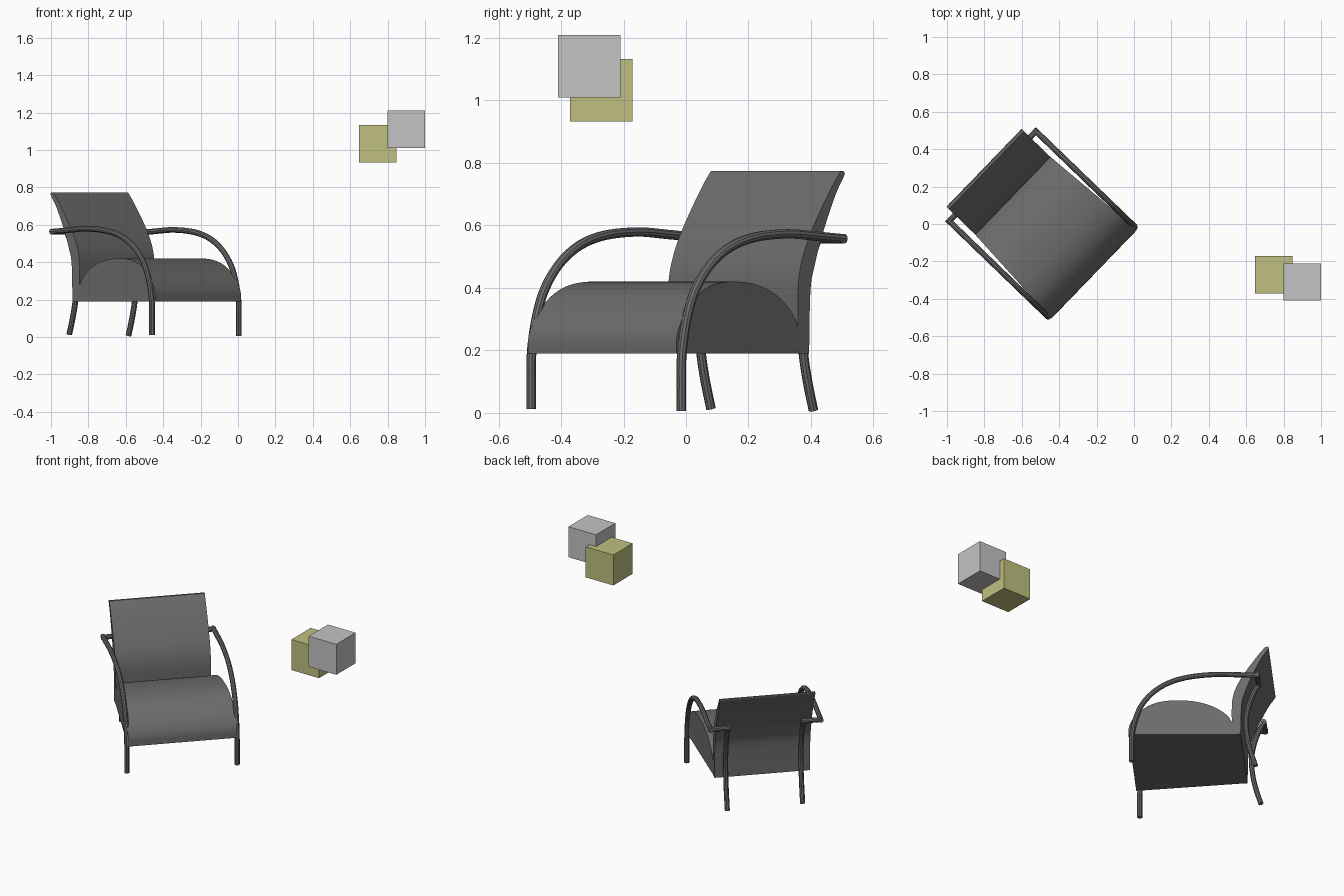
import bpy
import bmesh
import math
from mathutils import Vector

old = bpy.data.objects.get("Cube")
if old:
    bpy.data.objects.remove(old, do_unlink=True)

# The chair is turned on the floor; its local y runs from front legs to back
TURN = math.radians(46)
ORIGIN = (-0.2275, -0.255, 0)


def material(name, colour):
    mat = bpy.data.materials.new(name)
    mat.use_nodes = True
    rgba = (*colour, 1)
    mat.diffuse_color = rgba
    bsdf = next(n for n in mat.node_tree.nodes if n.type == "BSDF_PRINCIPLED")
    bsdf.inputs["Base Color"].default_value = rgba
    return mat


charcoal = material("charcoal", (0.15, 0.15, 0.15))
pale_grey = material("pale grey", (0.55, 0.55, 0.55))
olive = material("olive", (0.53, 0.53, 0.22))


def add(name, bm, mat):
    bmesh.ops.recalc_face_normals(bm, faces=bm.faces)
    mesh = bpy.data.meshes.new(name)
    bm.to_mesh(mesh)
    bm.free()
    mesh.materials.append(mat)
    obj = bpy.data.objects.new(name, mesh)
    bpy.context.collection.objects.link(obj)
    return obj


def place(obj):
    obj.location = ORIGIN
    obj.rotation_euler.z = TURN
    bpy.ops.object.select_all(action="DESELECT")
    obj.select_set(True)
    bpy.context.view_layer.objects.active = obj
    bpy.ops.object.shade_smooth_by_angle(angle=math.radians(35))


def spline(points, steps=5):
    """Smooth curve through the points."""
    p = [Vector(q) for q in points]
    p = [2 * p[0] - p[1]] + p + [2 * p[-1] - p[-2]]
    out = []
    for a, b, c, d in zip(p, p[1:], p[2:], p[3:]):
        for i in range(steps):
            t = i / steps
            out.append(0.5 * (2 * b + (c - a) * t + (2 * a - 5 * b + 4 * c - d) * t**2
                              + (3 * b - a - 3 * c + d) * t**3))
    return out + [p[-2]]


def slab(name, profile, half_width):
    """Side profile (depth, height) spanned across the chair."""
    bm = bmesh.new()
    rows = [[bm.verts.new((s * half_width(y), y, z)) for y, z in profile] for s in (-1, 1)]
    n = len(profile)
    for i in range(n):
        j = (i + 1) % n
        bm.faces.new((rows[0][i], rows[0][j], rows[1][j], rows[1][i]))
    bm.faces.new(rows[0])
    bm.faces.new(rows[1])
    place(add(name, bm, charcoal))


def tube(name, path, radius=0.0155, sides=10):
    """Round rod swept along a path, with closed ends."""
    bm = bmesh.new()
    rings = []
    for i, p in enumerate(path):
        tangent = (path[min(i + 1, len(path) - 1)] - path[max(i - 1, 0)]).normalized()
        # each rod is planar, so one fixed reference axis is enough
        ref = Vector((0, 1, 0)) if abs(tangent.x) > 0.9 else Vector((1, 0, 0))
        other = tangent.cross(ref).normalized()
        angles = [math.tau * k / sides for k in range(sides)]
        rings.append([bm.verts.new(p + radius * (math.cos(a) * ref + math.sin(a) * other))
                      for a in angles])
    for r, s in zip(rings, rings[1:]):
        for k in range(sides):
            m = (k + 1) % sides
            bm.faces.new((r[k], r[m], s[m], s[k]))
    bm.faces.new(rings[0])
    bm.faces.new(rings[-1])
    place(add(name, bm, charcoal))


# Domed seat, a little wider at the front
dome = spline([(-0.02, 0.19), (-0.015, 0.25), (0.016, 0.31), (0.07, 0.365), (0.125, 0.397),
               (0.19, 0.415), (0.27, 0.42), (0.37, 0.412), (0.47, 0.38), (0.55, 0.325),
               (0.59, 0.265)])
slab("seat", dome + [Vector((0.59, 0.19))], lambda y: 0.329 - 0.068 * y)

# Backrest curving rearward to a thin top edge
front = spline([(0.59, 0.19), (0.583, 0.3), (0.586, 0.42), (0.606, 0.5), (0.645, 0.58),
                (0.694, 0.657), (0.745, 0.73), (0.781, 0.774)])
rear = spline([(0.794, 0.774), (0.797, 0.76), (0.755, 0.695), (0.697, 0.572), (0.66, 0.47),
               (0.641, 0.39), (0.635, 0.19)])
slab("backrest", front + rear, lambda y: 0.289)

# Bent rod frame on both sides
arm_path = [(0, 0.006), (0, 0.09), (0.002, 0.19), (0.024, 0.298), (0.062, 0.39),
            (0.131, 0.472), (0.223, 0.53), (0.338, 0.562), (0.49, 0.573), (0.63, 0.565),
            (0.75, 0.557)]
leg_path = [(0.735, 0.557), (0.703, 0.49), (0.675, 0.4), (0.662, 0.3), (0.672, 0.19),
            (0.691, 0.1), (0.718, 0.008)]
for side, sign in (("left", 1), ("right", -1)):
    lift = 0.006 if sign < 0 else 0
    arm_x, leg_x = sign * 0.334, sign * 0.228

    def lifted(x, path):
        return [Vector((x, y, z + lift)) for y, z in spline(path)]

    tube(side + "_arm_and_front_leg", lifted(arm_x, arm_path))
    tube(side + "_rear_leg", lifted(leg_x, leg_path))
    tube(side + "_crossbar", [Vector((x, 0.735, 0.557 + lift))
                              for x in (arm_x + sign * 0.012, leg_x - sign * 0.012)])

# Two floating cubes that overlap
for name, centre, mat in (("grey_block", (0.9, -0.31, 1.11), pale_grey),
                          ("olive_block", (0.748, -0.272, 1.033), olive)):
    bm = bmesh.new()
    bmesh.ops.create_cube(bm, size=0.2)
    add(name, bm, mat).location = centre
